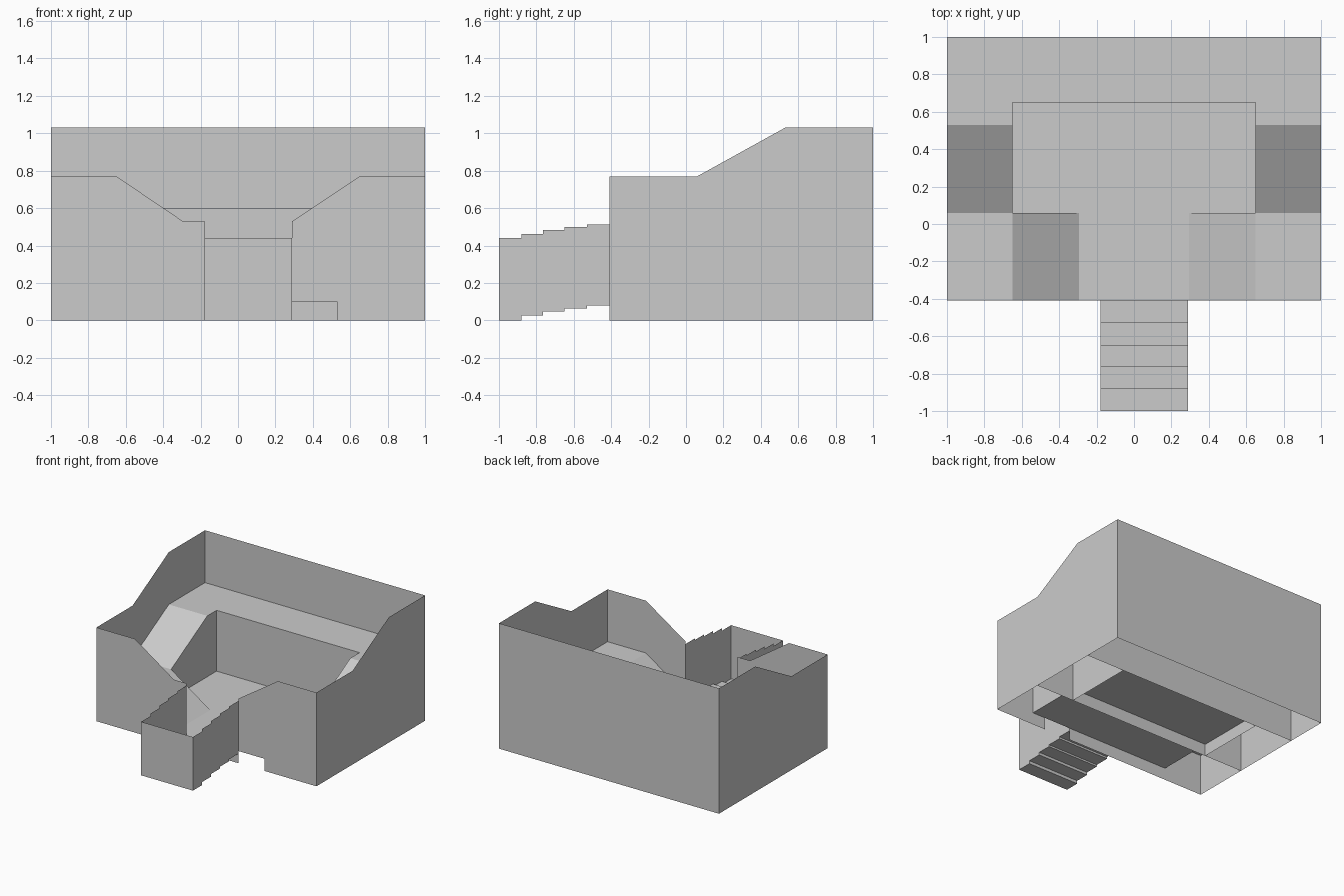
import bpy

if "Cube" in bpy.data.objects:
    bpy.data.objects.remove(bpy.data.objects["Cube"])

FRONT, MID, TOP, STEP, BACK = -0.41, 0.06, 0.53, 0.65, 1.0   # y stations
IN, RAMP, OUT = 0.65, 0.295, 1.0                             # x stations
FLOOR, LOW, BENCH, WALL, HIGH = 0.1, 0.34, 0.6, 0.77, 1.03   # heights
SL, SR = -0.18, 0.29                                         # stair sides


def sheets(name, polys, mirror=False):
    """Thin flat panels, optionally mirrored over x."""
    verts, faces = [], []
    for p in polys:
        faces.append(range(len(verts), len(verts) + len(p)))
        verts += p
    me = bpy.data.meshes.new(name)
    me.from_pydata(verts, [], [list(f) for f in faces])
    ob = bpy.data.objects.new(name, me)
    bpy.context.collection.objects.link(ob)
    if mirror:
        ob.modifiers.new("mirror", 'MIRROR').use_mirror_merge = False
    return ob


def at_x(x, pts):
    return [(x, y, z) for y, z in pts]


def at_y(y, pts):
    return [(x, y, z) for x, z in pts]


def strip(x0, x1, pts):
    """Profile in y/z swept across x."""
    return [[(x0, *a), (x1, *a), (x1, *b), (x0, *b)] for a, b in zip(pts, pts[1:])]


def rect(a0, a1, b0, b1):
    return [(a0, b0), (a1, b0), (a1, b1), (a0, b1)]


# Outer shell
sheets("side_wall", [at_x(OUT, [(FRONT, 0), (BACK, 0), (BACK, HIGH), (TOP, HIGH),
                                (MID, WALL), (FRONT, WALL)])], True)
sheets("back_wall", [at_y(BACK, rect(OUT, -OUT, 0, HIGH))])
sheets("front_wall_left", [at_y(FRONT, [(-OUT, 0), (SL, 0), (SL, 0.53), (-RAMP, 0.53),
                                        (-IN, WALL), (-OUT, WALL)])])
sheets("front_wall_right", [at_y(FRONT, [(0.53, 0), (OUT, 0), (OUT, WALL), (IN, WALL),
                                         (SR, 0.53), (SR, FLOOR), (0.53, FLOOR)])])
sheets("doorway_sill", [at_y(FRONT, rect(SL, SR, 0, FLOOR))])

# Floor and back ledge
sheets("floor", strip(-IN, IN, [(FRONT, FLOOR), (MID, FLOOR), (STEP, FLOOR)]))
sheets("back_ledge", strip(-OUT, OUT, [(STEP, BENCH), (BACK, BENCH)]))
sheets("ledge_riser", [at_y(STEP, rect(-OUT, OUT, 0, BENCH))])

# Side ledges that slope down to the front, with their inner faces
side = [(FRONT, LOW), (MID, LOW), (TOP, BENCH), (STEP, BENCH)]
sheets("side_ledge", strip(IN, OUT, side), True)
sheets("side_ledge_face", [
    at_x(IN, [(STEP, 0), (MID, 0), (MID, LOW), (TOP, BENCH), (STEP, BENCH)]),
    at_x(IN, rect(MID, FRONT, FLOOR, LOW))], True)

# Front ramps leading from the side ledges to the floor
sheets("ramp", [[(RAMP, FRONT, FLOOR), (IN, FRONT, LOW), (IN, MID, LOW), (RAMP, MID, FLOOR)]], True)
sheets("cross_panel", [at_y(MID, [(OUT, 0), (0, 0), (0, FLOOR), (RAMP, FLOOR),
                                  (IN, LOW), (OUT, LOW)])], True)

# Stairwell: treads, stepped side walls and end wall
ys = [-1, -0.88, -0.765, -0.65, -0.53, FRONT]
low = [0, 0.025, 0.047, 0.062, 0.078]
high = [0.44, 0.461, 0.482, 0.498, 0.511]
treads = [(y, z) for i, z in enumerate(low) for y in (ys[i], ys[i + 1])]
rail = [(y, z) for i, z in enumerate(high) for y in (ys[i], ys[i + 1])]
sheets("stair_treads", strip(SL, SR, treads))
sheets("stair_walls", [at_x(x, treads + rail[::-1]) for x in (SL, SR)])
sheets("stair_end_wall", [at_y(-1, rect(SL, SR, 0, high[0]))])
